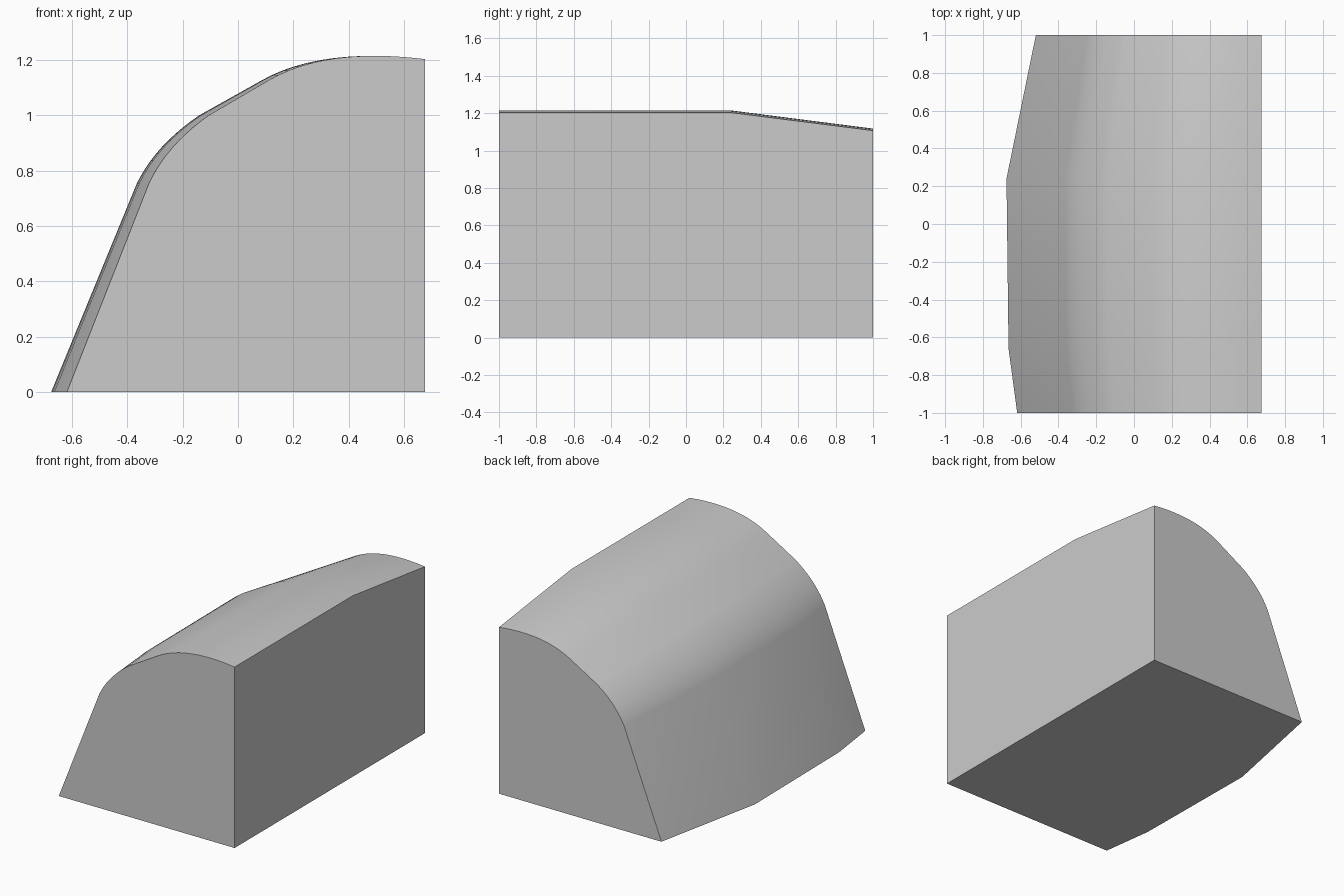
import bpy
import bmesh
import math
from mathutils import Vector

cube = bpy.data.objects.get("Cube")
if cube:
    bpy.data.objects.remove(cube, do_unlink=True)

RIGHT = 0.675  # flat upright side that every section shares


def bezier(p0, p1, p2, p3, steps):
    """Points along a cubic curve, both ends included."""
    pts = []
    for i in range(steps + 1):
        t = i / steps
        u = 1 - t
        pts.append(u**3 * Vector(p0) + 3 * u * u * t * Vector(p1)
                   + 3 * u * t * t * Vector(p2) + t**3 * Vector(p3))
    return pts


# Widest cross-section: sloped wall, rounded shoulder, straight run, crown
shoulder = bezier((-0.365, 0.755), (-0.318, 0.85), (-0.243, 0.93), (-0.14, 1.0), 10)
crown = bezier((0.085, 1.126), (0.23, 1.208), (0.43, 1.232), (RIGHT, 1.203), 12)
profile = [Vector((-0.675, 0))] + shoulder + crown + [Vector((RIGHT, 0))]

# Stations along the length: y, width scale, height scale
stations = [(-1, 0.958, 1), (-0.66, 0.992, 1), (0.24, 1, 1), (1, 0.885, 0.92)]

# Loft the sections into one closed body
bm = bmesh.new()
rings = []
for y, width, height in stations:
    rings.append([bm.verts.new((RIGHT + (p.x - RIGHT) * width, y, p.y * height))
                  for p in profile])
count = len(profile)
for a, b in zip(rings, rings[1:]):
    for i in range(count):
        j = (i + 1) % count
        bm.faces.new((a[i], a[j], b[j], b[i]))
bm.faces.new(rings[0])
bm.faces.new(rings[-1])
bmesh.ops.recalc_face_normals(bm, faces=bm.faces[:])

mesh = bpy.data.meshes.new("curved_body")
bm.to_mesh(mesh)
bm.free()
body = bpy.data.objects.new("curved_body", mesh)
bpy.context.collection.objects.link(body)

# Plain grey material
grey = bpy.data.materials.new("plain_grey")
grey.use_nodes = True
color = (0.6, 0.6, 0.6, 1)
grey.diffuse_color = color
grey.node_tree.nodes["Principled BSDF"].inputs["Base Color"].default_value = color
mesh.materials.append(grey)

# Smooth curved skin with sharp end and base edges
bpy.ops.object.select_all(action="DESELECT")
body.select_set(True)
bpy.context.view_layer.objects.active = body
bpy.ops.object.shade_smooth_by_angle(angle=math.radians(30))
